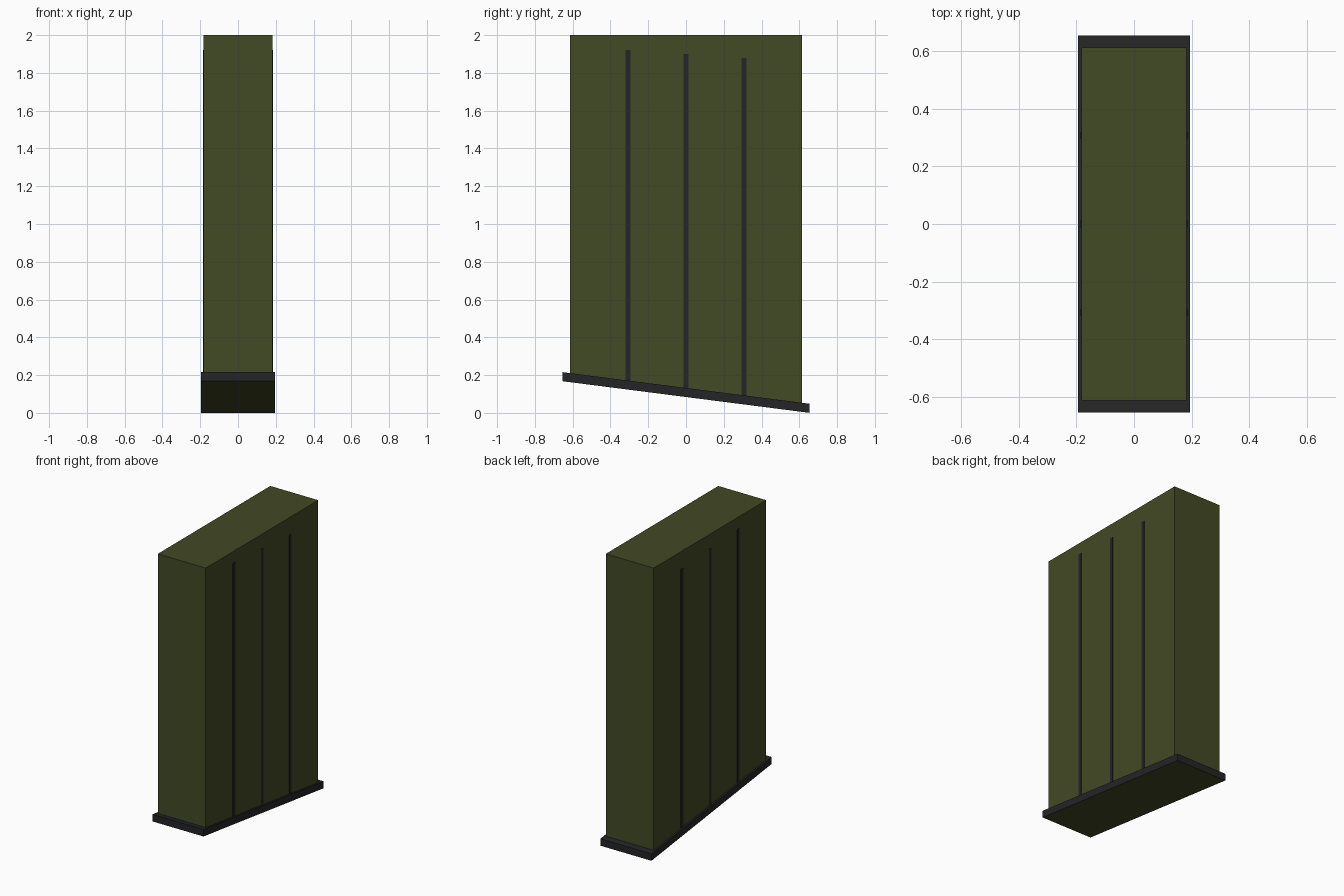
import bpy, bmesh

if "Cube" in bpy.data.objects:
    bpy.data.objects.remove(bpy.data.objects["Cube"])

def material(name, rgb):
    m = bpy.data.materials.new(name)
    m.diffuse_color = (*rgb, 1)
    m.use_nodes = True
    m.node_tree.nodes["Principled BSDF"].inputs["Base Color"].default_value = m.diffuse_color
    return m

olive = material("olive_green", (0.055, 0.067, 0.018))
dark = material("dark_grey", (0.018, 0.018, 0.020))

def slope(y, base):
    """Height of the slanted base at depth y, above a given mid height."""
    return base - y * 0.128

def extrude_profile(name, profile, x0, x1, mats):
    """Extrude a closed (y, z) outline from x0 to x1."""
    bm = bmesh.new()
    face = bm.faces.new([bm.verts.new((x0, y, z)) for y, z in profile])
    ext = bmesh.ops.extrude_face_region(bm, geom=[face])
    verts = [v for v in ext["geom"] if isinstance(v, bmesh.types.BMVert)]
    bmesh.ops.translate(bm, verts=verts, vec=(x1 - x0, 0, 0))
    bmesh.ops.recalc_face_normals(bm, faces=bm.faces)
    me = bpy.data.meshes.new(name)
    for m in mats:
        me.materials.append(m)
    if len(mats) > 1:  # underside takes the second colour
        for f in bm.faces:
            f.material_index = 1 if f.normal.z < -0.5 else 0
    bm.to_mesh(me)
    bm.free()
    ob = bpy.data.objects.new(name, me)
    bpy.context.collection.objects.link(ob)
    return ob

# Tall box body with slanted lower end
B = 0.613
extrude_profile("body", [(-B, slope(-B, 0.12)), (B, slope(B, 0.12)), (B, 2.0), (-B, 2.0)],
                -0.183, 0.183, [olive])

# Slanted floor plate, green underneath
P = 0.655
extrude_profile("floor_plate", [(-P, slope(-P, 0.084)), (P, slope(P, 0.084)),
                                (P, slope(P, 0.132)), (-P, slope(-P, 0.132))],
                -0.195, 0.195, [dark, olive])

# Thin vertical strips on both broad sides
for side, s in (("right", 1), ("left", -1)):
    for i, (y, top) in enumerate(((-0.307, 1.92), (0.0, 1.90), (0.307, 1.88))):
        w = 0.0125
        extrude_profile(f"{side}_strip_{i + 1}",
                        [(y - w, slope(y - w, 0.12)), (y + w, slope(y + w, 0.12)),
                         (y + w, top), (y - w, top)],
                        s * 0.181, s * 0.186, [dark])
